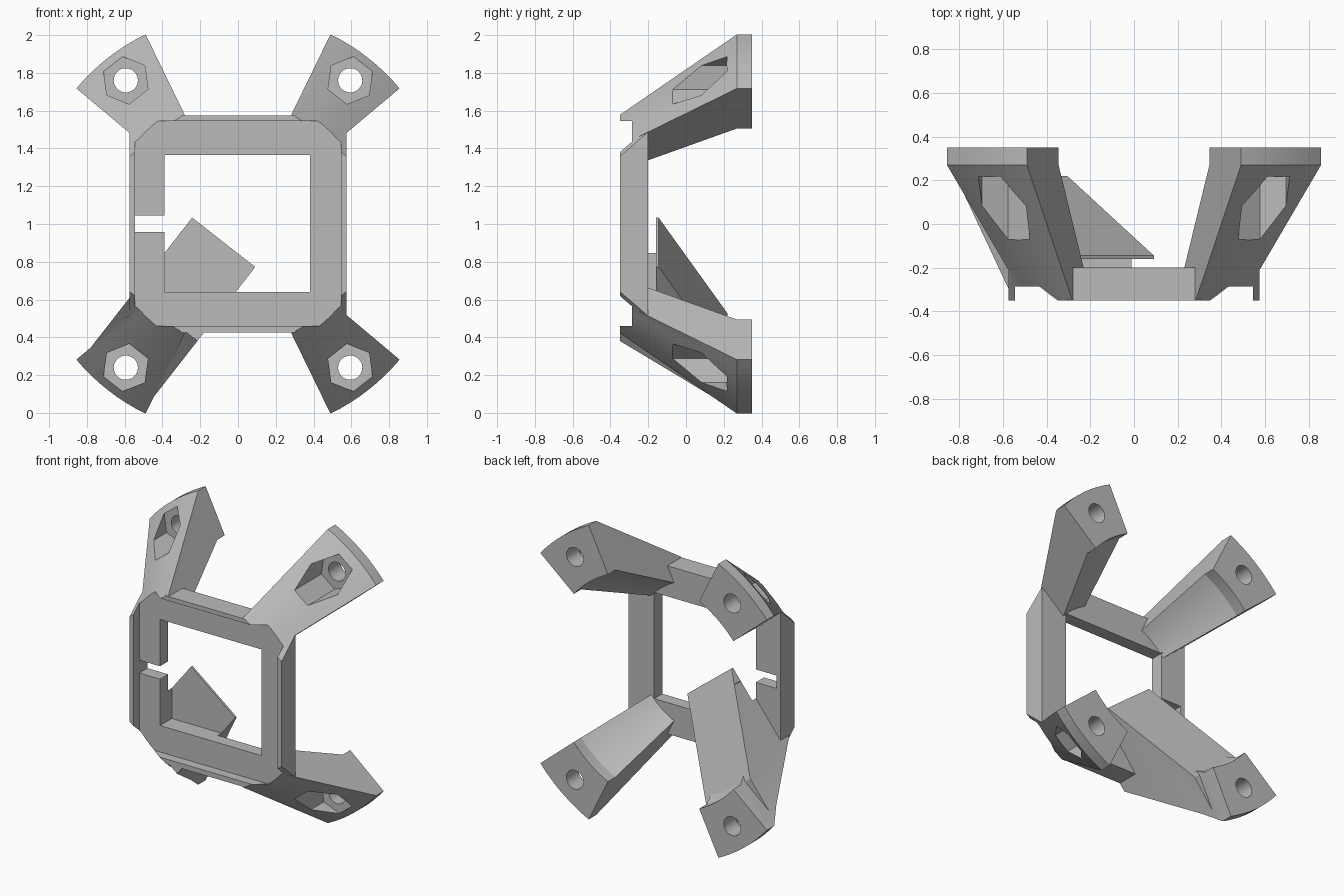
import bpy, bmesh
from math import cos, sin, radians, pi

cube = bpy.data.objects.get("Cube")
if cube:
    bpy.data.objects.remove(cube, do_unlink=True)

grey = bpy.data.materials.new("plain_grey")
grey.use_nodes = True
tone = (0.5, 0.5, 0.5, 1)
grey.diffuse_color = tone
grey.node_tree.nodes["Principled BSDF"].inputs["Base Color"].default_value = tone

MID = 1.0  # height of the frame centre


def loft(name, rings):
    """Closed solid through rings of equal length."""
    bm = bmesh.new()
    loops = [[bm.verts.new(p) for p in ring] for ring in rings]
    n = len(loops[0])
    for a, b in zip(loops, loops[1:]):
        for i in range(n):
            j = (i + 1) % n
            bm.faces.new((a[i], a[j], b[j], b[i]))
    bm.faces.new(loops[0])
    bm.faces.new(loops[-1])
    bmesh.ops.recalc_face_normals(bm, faces=bm.faces)
    mesh = bpy.data.meshes.new(name)
    bm.to_mesh(mesh)
    bm.free()
    mesh.materials.append(grey)
    obj = bpy.data.objects.new(name, mesh)
    bpy.context.collection.objects.link(obj)
    return obj


def box(name, x0, x1, y0, y1, z0, z1):
    return loft(name, [[(x0, y, z0), (x1, y, z0), (x1, y, z1), (x0, y, z1)]
                       for y in (y0, y1)])


def prism(name, x, z, radius, sides, turn, y0, y1):
    angles = [turn + 2 * pi * i / sides for i in range(sides)]
    return loft(name, [[(x + radius * cos(a), y, z + radius * sin(a)) for a in angles]
                       for y in (y0, y1)])


def combine(target, tool, operation):
    mod = target.modifiers.new("combine", 'BOOLEAN')
    mod.object, mod.operation, mod.solver = tool, operation, 'EXACT'
    bpy.context.view_layer.objects.active = target
    bpy.ops.object.modifier_apply(modifier=mod.name)
    bpy.data.objects.remove(tool, do_unlink=True)


# Frame plate: octagon whose corner chamfers lean back
def octagon(y, cut_x, cut_z):
    s = 0.574
    quarter = [(s, cut_z), (cut_x, s)]
    pts = quarter + [(-x, z) for x, z in reversed(quarter)]
    pts += [(-x, -z) for x, z in pts]
    return [(x, y, MID + z) for x, z in pts]


mount = loft("mount_frame", [octagon(-0.35, 0.297, 0.358), octagon(-0.2, 0.463, 0.487)])

# Four splayed arms: one profile (radius, depth) swept through a narrow sector
profile = [(1.117, 0.35), (1.117, 0.27), (0.643, -0.35), (0.535, -0.35),
           (0.525, -0.2), (0.787, 0.27), (0.787, 0.35)]
arm_angles = [52, 128, -128, -52]
STEPS = 8
for angle in arm_angles:
    rings = []
    for i in range(STEPS + 1):
        a = radians(angle - 12 + 24 * i / STEPS)
        rings.append([(r * cos(a), y, MID + r * sin(a)) for r, y in profile])
    combine(mount, loft("arm", rings), 'UNION')

# Wide sloping ramp on the lower right arm
ramp_profile = [(0.123, -0.2), (0.123, -0.145), (0.767, 0.22), (1.055, 0.22),
                (0.62, -0.35), (0.54, -0.35), (0.54, -0.2)]
a = radians(-128)
ramp = loft("ramp", [[(d * cos(a) - q * sin(a), y, MID + d * sin(a) + q * cos(a))
                      for d, y in ramp_profile] for q in (-0.212, 0.212)])
combine(mount, ramp, 'UNION')

# Window, shallow front recess and side slot
for cutter in (box("window_cutter", -0.388, 0.38, -1, -0.16, 0.64, 1.365),
               box("recess_cutter", -0.545, 0.545, -1, -0.287, 0.46, 1.545),
               box("slot_cutter", -0.545, -0.3, -1, -0.1, 0.957, 1.045)):
    combine(mount, cutter, 'DIFFERENCE')

# Bolt holes with hexagonal nut pockets
for angle in arm_angles:
    a = radians(angle)
    x, z = 0.965 * cos(a), MID + 0.965 * sin(a)
    combine(mount, prism("nut_cutter", x, z, 0.127, 6, a + pi / 6, -1, 0.22), 'DIFFERENCE')
    combine(mount, prism("bolt_cutter", x, z, 0.064, 32, 0, -1, 1), 'DIFFERENCE')

bpy.ops.object.select_all(action='DESELECT')
mount.select_set(True)
bpy.context.view_layer.objects.active = mount
bpy.ops.object.shade_smooth_by_angle(angle=radians(25))
